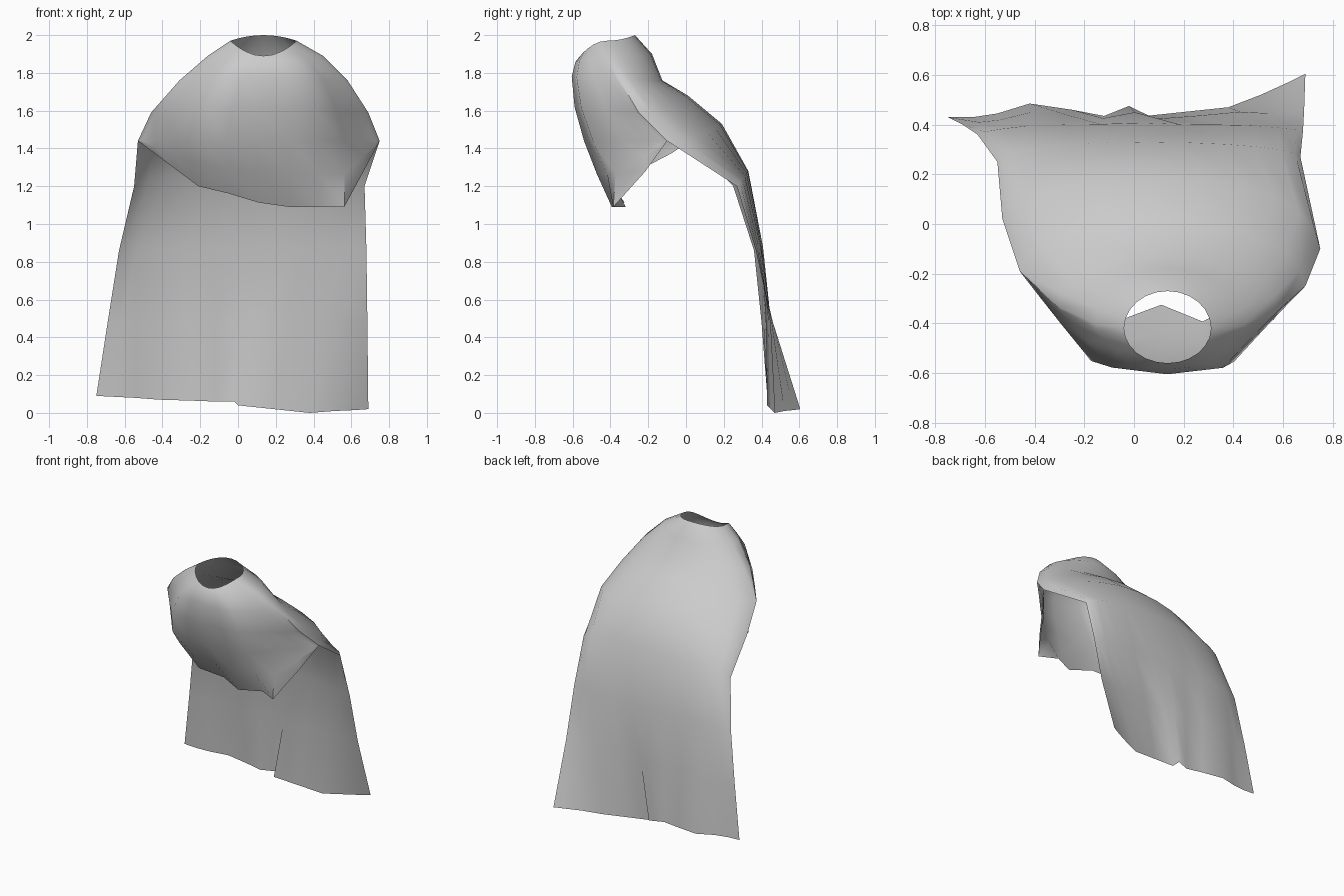
import bpy, bmesh
from math import cos, sin, pi
from mathutils import Vector

if "Cube" in bpy.data.objects:
    bpy.data.objects.remove(bpy.data.objects["Cube"])

N = 12                     # columns in each half (front / back)
bm = bmesh.new()


def add_row(points):
    return [bm.verts.new(p) for p in points]


def bridge(a, b, closed=False):
    n = len(a)
    for i in range(n if closed else n - 1):
        j = (i + 1) % n
        quad = []
        for v in (a[i], a[j], b[j], b[i]):
            if v not in quad:
                quad.append(v)
        if len(quad) > 2:
            bm.faces.new(quad)


def along(line, x):
    """Point on a polyline at a given x (line sorted by rising x)."""
    for p, q in zip(line, line[1:]):
        if x <= q[0]:
            t = max(0, (x - p[0]) / (q[0] - p[0]))
            return Vector(p).lerp(Vector(q), t)
    return Vector(line[-1])


def ring(xl, xr, yf, yc, yb, zf, zs, zb, tilt, facet):
    """Closed ring from right, round the back, to left and the front.
    facet blends the front half from an ellipse to three flat sides."""
    pts = []
    for i in range(2 * N):
        c, s = cos(pi * i / N), sin(pi * i / N)
        d = abs(s)
        if s < 0:
            a = abs(c)
            flat = 1 - 0.2 * a if a < 0.5 else 1.8 * (1 - a)
            d += (flat - d) * facet
        x = (xl + xr) / 2 + (xr - xl) / 2 * c
        y = yc + d * ((yb if s > 0 else yf) - yc) - tilt * c * (1 - d)
        z = zs + d * d * ((zb if s > 0 else zf) - zs)
        pts.append((x, y, z))
    return add_row(pts)


# shoulder mantle: neck opening down to the shoulder points
rings = [ring(*r) for r in (
    (-0.04, 0.31, -0.56, -0.42, -0.27, 1.89, 1.97, 2.00, 0, 0.0),
    (-0.16, 0.45, -0.585, -0.40, -0.18, 1.86, 1.89, 1.90, 0, 0.6),
    (-0.31, 0.58, -0.605, -0.34, -0.125, 1.78, 1.76, 1.76, 0.01, 1.0),
    (-0.46, 0.69, -0.59, -0.22, 0.01, 1.62, 1.59, 1.68, 0.03, 1.0),
    (-0.53, 0.75, -0.54, -0.04, 0.19, 1.44, 1.44, 1.53, 0.06, 1.0))]
for a, b in zip(rings, rings[1:]):
    bridge(a, b, True)
last = rings[-1]

# chest flap: tucks back toward a pleated hem
hem_line = [(-0.53, 0.02, 1.44), (-0.21, -0.33, 1.20), (0.0, -0.36, 1.15),
            (0.18, -0.36, 1.09), (0.565, -0.35, 1.09), (0.75, -0.1, 1.44)]
front = last[N:] + last[:1]
mid_row, hem_row = [front[0]], [front[0]]
for i, v in enumerate(front[1:-1], 1):
    h = along(hem_line, v.co.x)
    pleat = 0.035 * (-1) ** i if 3 <= i <= 9 else 0
    m = v.co.lerp(h, 0.5) + Vector((0, -0.015 + pleat * 0.6, 0))
    h.y += pleat
    mid_row.append(bm.verts.new(m))
    hem_row.append(bm.verts.new(h))
mid_row.append(front[-1])
hem_row.append(front[-1])
bridge(front, mid_row)
bridge(mid_row, hem_row)

# back cape: gentle curve that falls into pleats at the bottom edge
bottom = [(0.69, 0.605, 0.02), (0.62, 0.57, 0.015), (0.51, 0.52, 0.01),
          (0.38, 0.47, 0.0), (0.19, 0.45, 0.02), (0.0, 0.43, 0.04),
          (-0.02, 0.475, 0.06), (-0.12, 0.435, 0.06), (-0.25, 0.46, 0.065),
          (-0.42, 0.485, 0.07), (-0.55, 0.445, 0.08), (-0.65, 0.43, 0.085),
          (-0.75, 0.43, 0.09)]
prev = last[:N + 1]
# left x, left y, right x, right y, centre y, edge z, centre z, pleat share
for xl, yl, xr, yr, yc, ze, zc, w in (
        (-0.55, 0.25, 0.67, 0.27, 0.33, 1.20, 1.28, 0),
        (-0.63, 0.36, 0.68, 0.37, 0.405, 0.86, 0.88, 0.1),
        (-0.69, 0.40, 0.685, 0.46, 0.435, 0.48, 0.48, 0.6),
        (-0.75, 0.43, 0.69, 0.6, 0.45, 0.05, 0.05, 1)):
    pts = []
    for j in range(N + 1):
        u = (1 - cos(pi * j / N)) / 2
        d = sin(pi * j / N)
        edge = yr + (yl - yr) * u
        x = xr + (xl - xr) * u
        y = edge + (yc - edge) * d
        z = ze + (zc - ze) * d
        bx, by, bz = bottom[j]
        sx = xr + (bx - 0.69) * (xr - xl) / 1.44
        fold = by - 0.45 if 3 <= j <= 9 else 0
        pts.append((bx, by, bz) if w == 1 else
                   (x + (sx - x) * w, y + fold * w, z))
    row = add_row(pts)
    bridge(prev, row)
    prev = row

bmesh.ops.recalc_face_normals(bm, faces=bm.faces)
mesh = bpy.data.meshes.new("shoulder_cape")
bm.to_mesh(mesh)
bm.free()
cape = bpy.data.objects.new("shoulder_cape", mesh)
bpy.context.collection.objects.link(cape)
bpy.context.view_layer.objects.active = cape
cape.select_set(True)
bpy.ops.object.shade_smooth_by_angle(angle=0.9)
